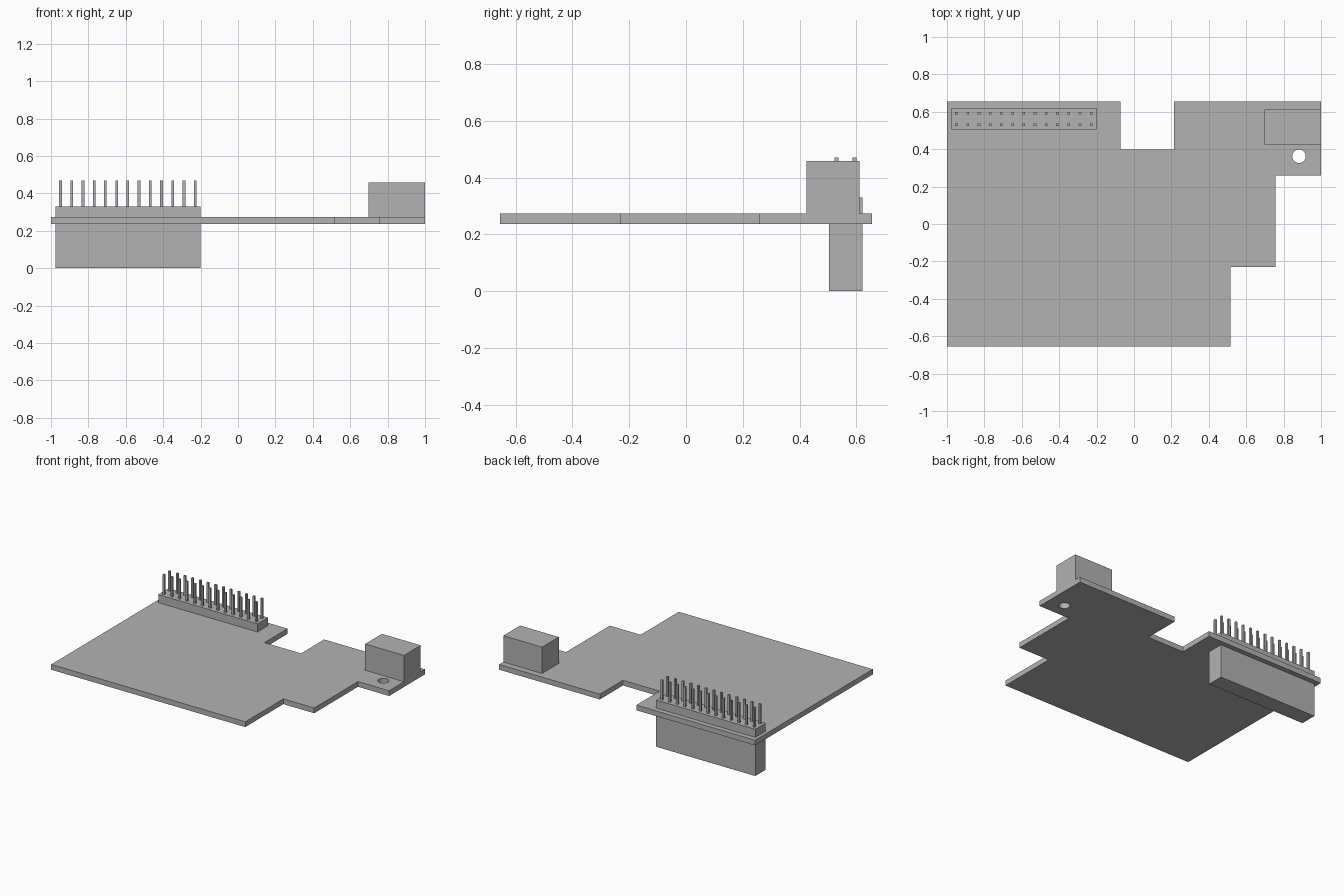
import bpy
import bmesh
from math import cos, sin, tau
from mathutils import Vector

cube = bpy.data.objects.get("Cube")
if cube:
    bpy.data.objects.remove(cube, do_unlink=True)

grey = bpy.data.materials.new("plain_grey")
grey.use_nodes = True
color = (0.45, 0.45, 0.45, 1)
grey.diffuse_color = color
grey.node_tree.nodes["Principled BSDF"].inputs["Base Color"].default_value = color

BOARD_BOTTOM, BOARD_TOP = 0.236, 0.273


def finish(name, bm):
    bmesh.ops.recalc_face_normals(bm, faces=bm.faces)
    mesh = bpy.data.meshes.new(name)
    bm.to_mesh(mesh)
    bm.free()
    mesh.materials.append(grey)
    obj = bpy.data.objects.new(name, mesh)
    bpy.context.scene.collection.objects.link(obj)
    return obj


def add_box(bm, low, high):
    low, high = Vector(low), Vector(high)
    verts = bmesh.ops.create_cube(bm, size=1)["verts"]
    bmesh.ops.scale(bm, vec=high - low, verts=verts)
    bmesh.ops.translate(bm, vec=(low + high) / 2, verts=verts)


def box(name, low, high):
    bm = bmesh.new()
    add_box(bm, low, high)
    return finish(name, bm)


def plate(name, loops, bottom, top):
    """Flat plate from an outline and its holes."""
    bm = bmesh.new()
    for loop in loops:
        verts = [bm.verts.new((x, y, bottom)) for x, y in loop]
        for a, b in zip(verts, verts[1:] + verts[:1]):
            bm.edges.new((a, b))
    bmesh.ops.triangle_fill(bm, edges=bm.edges[:], use_beauty=True)
    grown = bmesh.ops.extrude_face_region(bm, geom=bm.faces[:], use_keep_orig=True)
    moved = [g for g in grown["geom"] if isinstance(g, bmesh.types.BMVert)]
    bmesh.ops.translate(bm, vec=(0, 0, top - bottom), verts=moved)
    return finish(name, bm)


# Circuit board with stepped edges, a rear notch and a mounting hole
outline = [(-1, -0.656), (0.516, -0.656), (0.516, -0.231), (0.757, -0.231),
           (0.757, 0.258), (1, 0.258), (1, 0.656), (0.214, 0.656),
           (0.214, 0.398), (-0.072, 0.398), (-0.072, 0.656), (-1, 0.656)]
hole = [(0.882 + 0.036 * cos(tau * i / 32), 0.362 + 0.036 * sin(tau * i / 32))
        for i in range(32)]
plate("circuit_board", [outline, hole], BOARD_BOTTOM, BOARD_TOP)

# Pin header: strip above the board, deep socket below it
box("header_strip", (-0.976, 0.504, BOARD_TOP), (-0.201, 0.621, 0.33))
box("header_socket", (-0.976, 0.504, 0), (-0.201, 0.621, BOARD_BOTTOM))

# Two rows of square pins
pins = bmesh.new()
half = 0.007
for row_y in (0.531, 0.593):
    for i in range(13):
        x = -0.949 + i * 0.06
        add_box(pins, (x - half, row_y - half, 0.33), (x + half, row_y + half, 0.47))
finish("header_pins", pins)

# Connector block at the rear corner
box("connector_block", (0.697, 0.424, BOARD_TOP), (1, 0.611, 0.459))
